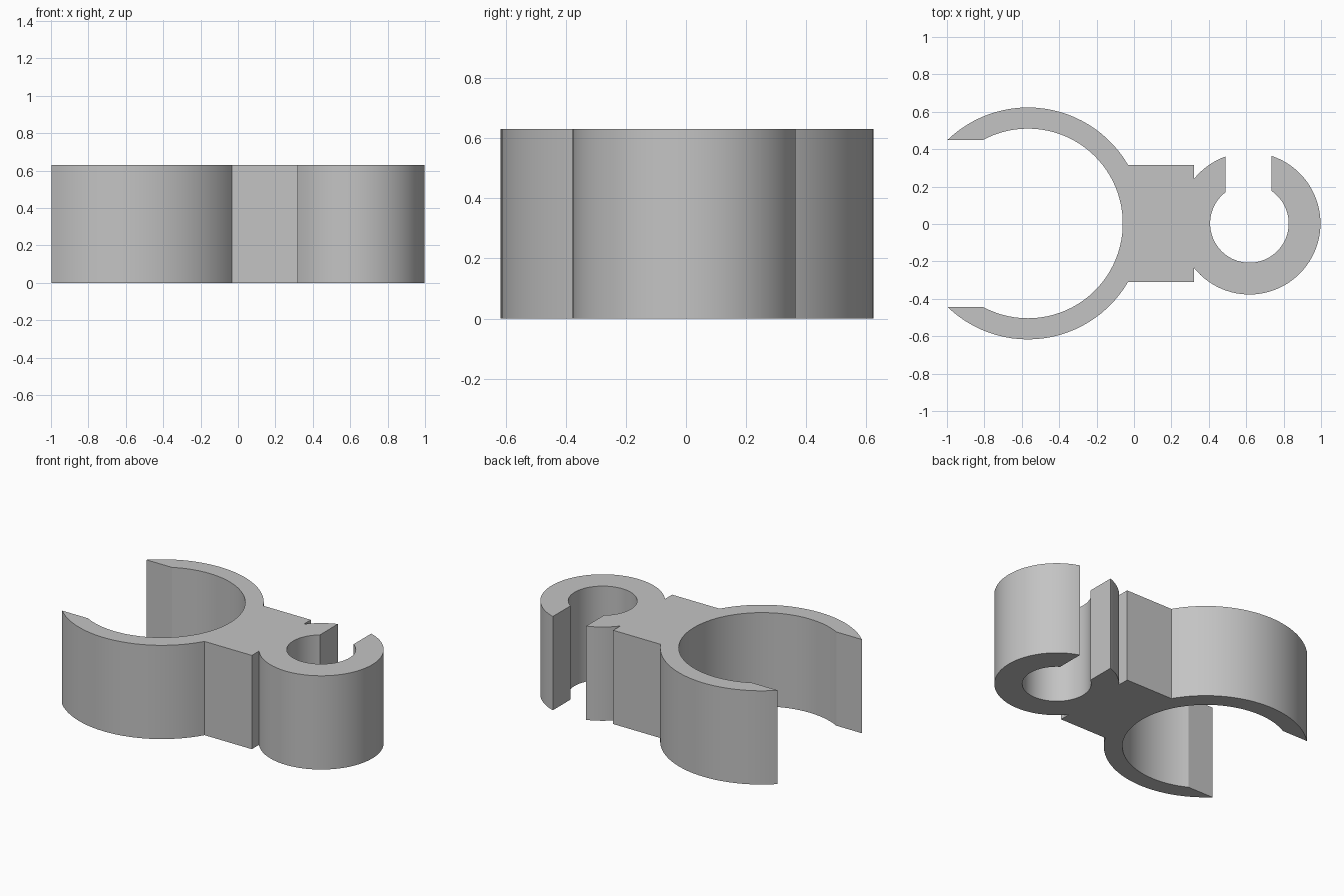
import bpy, bmesh, math
from mathutils import Vector

cube = bpy.data.objects.get("Cube")
if cube:
    bpy.data.objects.remove(cube)

HEIGHT = 0.63
MID_Y = 0.003
STEP = math.radians(4)
BIG, BIG_OUT, BIG_IN = Vector((-0.567, MID_Y)), 0.62, 0.507
SMALL, SMALL_OUT, SMALL_IN = Vector((0.617, MID_Y)), 0.38, 0.21
MOUTH = 0.447                      # half opening of the large clip
BRIDGE_RIGHT, BRIDGE_HALF = 0.32, 0.313
SLOT_LEFT, SLOT_RIGHT = 0.49, 0.735


def at_x(centre, radius, x, side):
    """Angle where the circle crosses the given x, on the +y or -y side."""
    return side * math.acos((x - centre.x) / radius)


def at_y(radius, dy, left=False):
    """Angle where the circle reaches the given height above its centre."""
    a = math.asin(dy / radius)
    return math.pi - a if left else a


def arc(centre, radius, start, end):
    n = max(2, round(abs(end - start) / STEP))
    angles = [start + (end - start) * i / n for i in range(n + 1)]
    return [centre + radius * Vector((math.cos(a), math.sin(a))) for a in angles]


# Angles where the rings are cut
join = at_x(SMALL, SMALL_OUT, BRIDGE_RIGHT, 1)
out_r, out_l = (at_x(SMALL, SMALL_OUT, x, 1) for x in (SLOT_RIGHT, SLOT_LEFT))
in_r, in_l = (at_x(SMALL, SMALL_IN, x, 1) for x in (SLOT_RIGHT, SLOT_LEFT))
root = at_y(BIG_OUT, BRIDGE_HALF)
tip_out = at_y(BIG_OUT, MOUTH, left=True)
tip_in = at_y(BIG_IN, MOUTH, left=True)

# Closed outline: small slotted ring, bridge, large open clip
outline = [Vector((BRIDGE_RIGHT, MID_Y - BRIDGE_HALF))]
outline += arc(SMALL, SMALL_OUT, -join, out_r)
outline += arc(SMALL, SMALL_IN, in_r, in_l - 2 * math.pi)
outline += arc(SMALL, SMALL_OUT, out_l, join)
outline += [Vector((BRIDGE_RIGHT, MID_Y + BRIDGE_HALF))]
outline += arc(BIG, BIG_OUT, root, tip_out)
outline += arc(BIG, BIG_IN, tip_in, -tip_in)
outline += arc(BIG, BIG_OUT, -tip_out, -root)

# Extrude the outline to a solid
bm = bmesh.new()
base = bm.faces.new([bm.verts.new((p.x, p.y, 0)) for p in outline])
top = bmesh.ops.extrude_face_region(bm, geom=[base], use_keep_orig=True)["geom"]
bmesh.ops.translate(bm, vec=(0, 0, HEIGHT),
                    verts=[g for g in top if isinstance(g, bmesh.types.BMVert)])
bmesh.ops.recalc_face_normals(bm, faces=bm.faces[:])
mesh = bpy.data.meshes.new("double_pipe_clip")
bm.to_mesh(mesh)
bm.free()
clip = bpy.data.objects.new("double_pipe_clip", mesh)
bpy.context.collection.objects.link(clip)

# Plain grey plastic
grey = bpy.data.materials.new("grey_plastic")
grey.use_nodes = True
colour = (0.55, 0.55, 0.55, 1)
grey.diffuse_color = colour
grey.node_tree.nodes["Principled BSDF"].inputs["Base Color"].default_value = colour
mesh.materials.append(grey)

# Smooth curved walls, crisp corners
bpy.ops.object.select_all(action='DESELECT')
clip.select_set(True)
bpy.context.view_layer.objects.active = clip
bpy.ops.object.shade_smooth_by_angle(angle=math.radians(20))
